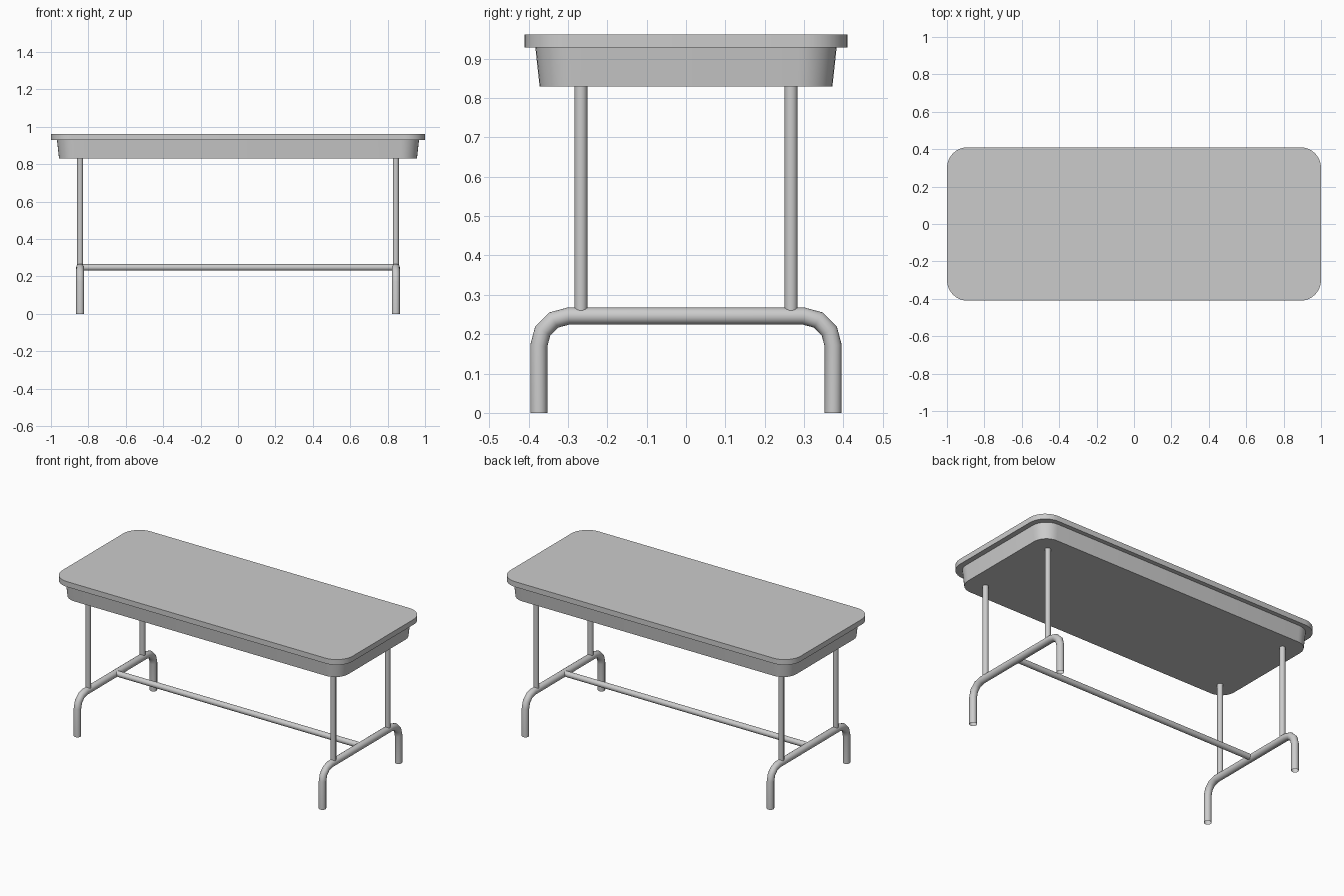
import bpy, bmesh
from math import sin, cos, pi, radians
from mathutils import Vector

if "Cube" in bpy.data.objects:
    bpy.data.objects.remove(bpy.data.objects["Cube"], do_unlink=True)

# One grey for the whole table
GREY = (0.6, 0.6, 0.6, 1.0)
grey = bpy.data.materials.new("plain grey")
grey.use_nodes = True
grey.diffuse_color = GREY
grey.node_tree.nodes["Principled BSDF"].inputs["Base Color"].default_value = GREY


def finish(name, bm):
    bmesh.ops.recalc_face_normals(bm, faces=bm.faces[:])
    mesh = bpy.data.meshes.new(name)
    bm.to_mesh(mesh)
    bm.free()
    mesh.materials.append(grey)
    obj = bpy.data.objects.new(name, mesh)
    bpy.context.collection.objects.link(obj)
    bpy.ops.object.select_all(action='DESELECT')
    obj.select_set(True)
    bpy.context.view_layer.objects.active = obj
    bpy.ops.object.shade_smooth_by_angle(angle=radians(40))
    return obj


def bridge(bm, rings):
    n = len(rings[0])
    for a, b in zip(rings, rings[1:]):
        for i in range(n):
            j = (i + 1) % n
            bm.faces.new((a[i], a[j], b[j], b[i]))


def rounded_slab(name, levels, steps=8):
    """Loft rounded rectangles given as (z, half x, half y, corner radius)."""
    bm = bmesh.new()
    rings = []
    for z, hx, hy, r in levels:
        ring = []
        for corner, (sx, sy) in enumerate(((1, 1), (-1, 1), (-1, -1), (1, -1))):
            for k in range(steps + 1):
                a = (corner + k / steps) * pi / 2
                ring.append(bm.verts.new((sx * (hx - r) + r * cos(a),
                                          sy * (hy - r) + r * sin(a), z)))
        rings.append(ring)
    bridge(bm, rings)
    bm.faces.new(rings[0])
    bm.faces.new(rings[-1])
    return finish(name, bm)


def tube(name, path, radius, side, sides=16):
    """Sweep an open-ended round tube along a flat path; side is its normal."""
    pts = [Vector(p) for p in path]
    side = Vector(side)
    bm = bmesh.new()
    rings = []
    for i, p in enumerate(pts):
        before = (p - pts[i - 1]).normalized() if i else None
        after = (pts[i + 1] - p).normalized() if i < len(pts) - 1 else None
        before, after = before or after, after or before
        tangent = (before + after).normalized()
        across = tangent.cross(side) / tangent.dot(after)  # mitred width
        rings.append([bm.verts.new(p + radius * (cos(a) * side + sin(a) * across))
                      for a in (2 * pi * k / sides for k in range(sides))])
    bridge(bm, rings)
    return finish(name, bm)


# Table top and tapered apron
rounded_slab("table_top", [(0.928, 1, 0.41, 0.11), (0.961, 1, 0.41, 0.11)])
rounded_slab("apron", [(0.83, 0.957, 0.372, 0.09), (0.93, 0.968, 0.383, 0.1)])

# Bent foot frames and upright posts at each end
FOOT_Y, BAR_Z, BEND = 0.374, 0.246, 0.075
for end, sx in (("left", 1), ("right", -1)):
    x = 0.844 * sx
    half = [(FOOT_Y - BEND + BEND * cos(a), BAR_Z - BEND + BEND * sin(a))
            for a in (k * pi / 6 for k in range(4))]
    half = [(FOOT_Y, 0)] + half
    path = [(x, y, z) for y, z in half] + [(x, -y, z) for y, z in reversed(half)]
    tube(end + "_foot_frame", path, 0.0215, (1, 0, 0))
    for place, sy in (("front", -1), ("back", 1)):
        y = 0.267 * sy
        tube(f"{end}_{place}_post", [(x, y, 0.26), (x, y, 0.835)], 0.0165, (1, 0, 0))

# Long stretcher joining the foot frames
tube("stretcher", [(-0.835, 0, 0.248), (0.835, 0, 0.248)], 0.0175, (0, 1, 0))
